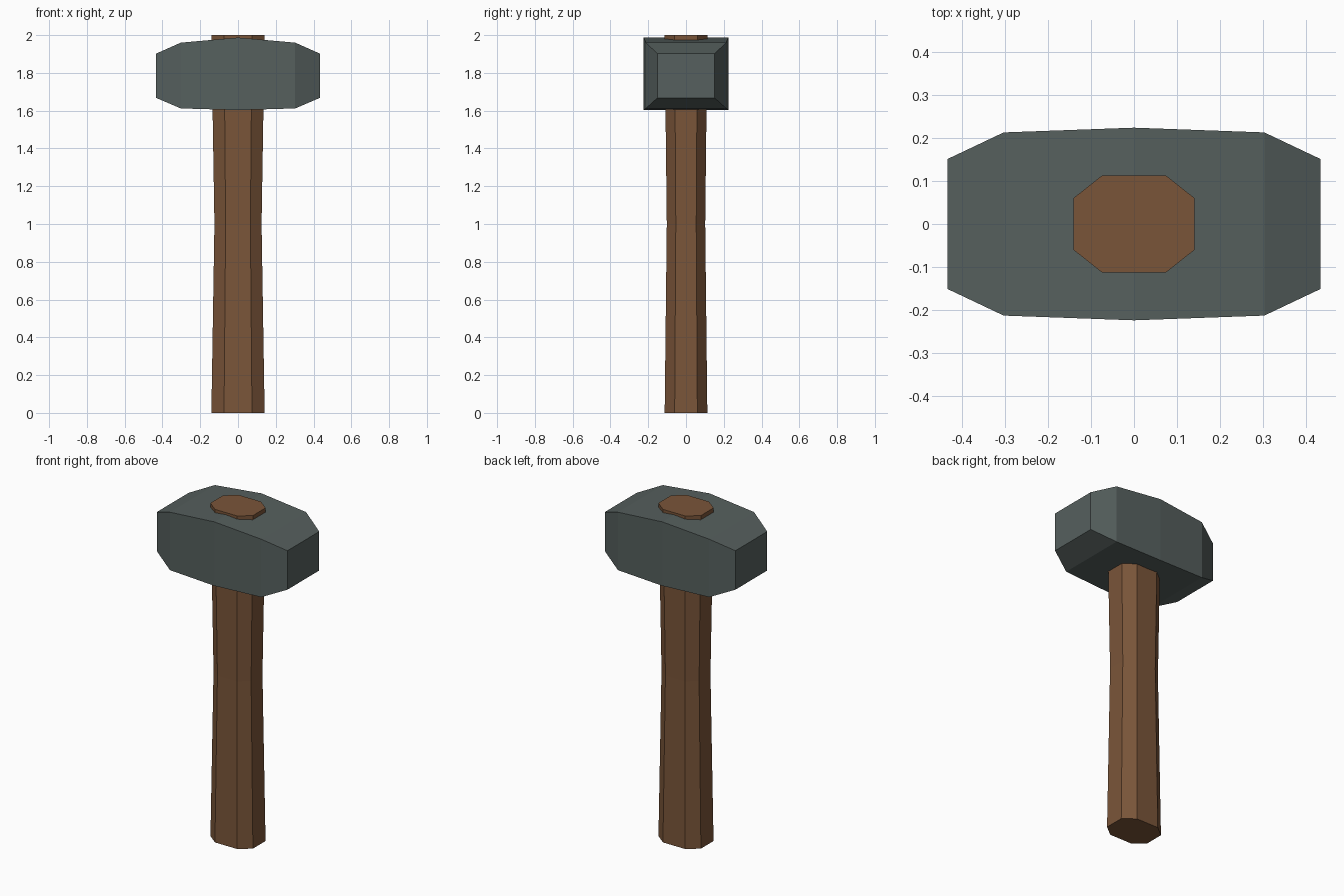
import bpy, bmesh

if "Cube" in bpy.data.objects:
    bpy.data.objects.remove(bpy.data.objects["Cube"])


def material(name, srgb):
    m = bpy.data.materials.new(name)
    m.diffuse_color = [((c / 255 + 0.055) / 1.055) ** 2.4 for c in srgb] + [1]
    m.use_nodes = True
    m.node_tree.nodes["Principled BSDF"].inputs["Base Color"].default_value = m.diffuse_color
    return m


def loft(name, rings, mat):
    """Skin a closed solid through a series of cross-sections."""
    bm = bmesh.new()
    loops = [[bm.verts.new(p) for p in ring] for ring in rings]
    for a, b in zip(loops, loops[1:]):
        for i in range(len(a)):
            j = (i + 1) % len(a)
            bm.faces.new((a[i], a[j], b[j], b[i]))
    bm.faces.new(loops[0])
    bm.faces.new(loops[-1])
    bmesh.ops.recalc_face_normals(bm, faces=bm.faces)
    mesh = bpy.data.meshes.new(name)
    bm.to_mesh(mesh)
    bm.free()
    mesh.materials.append(mat)
    obj = bpy.data.objects.new(name, mesh)
    bpy.context.collection.objects.link(obj)


wood = material("brown wood", (122, 85, 57))
steel = material("dark grey steel", (86, 96, 94))


# handle: flattened octagon, pinched at mid height
def octagon(z, s, t):
    pts = [(0.074, -0.113), (0.141, -0.06), (0.141, 0.06), (0.074, 0.113)]
    pts += [(-x, -y) for x, y in pts]
    return [(x * s, y * t, z) for x, y in pts]


loft("handle", [octagon(0, 1, 1), octagon(1, 0.885, 0.9), octagon(2, 1, 1)], wood)


# head: rectangular sections along x, bulging at the middle, tapered to the ends
def section(x, half_y, low, high):
    return [(x, -half_y, low), (x, half_y, low), (x, half_y, high), (x, -half_y, high)]


half = [(0.434, 0.151, 1.668, 1.902), (0.303, 0.213, 1.612, 1.96)]
rings = [section(-x, *r) for x, *r in half]
rings.append(section(0, 0.224, 1.603, 1.987))
rings += [section(x, *r) for x, *r in reversed(half)]
loft("head", rings, steel)
